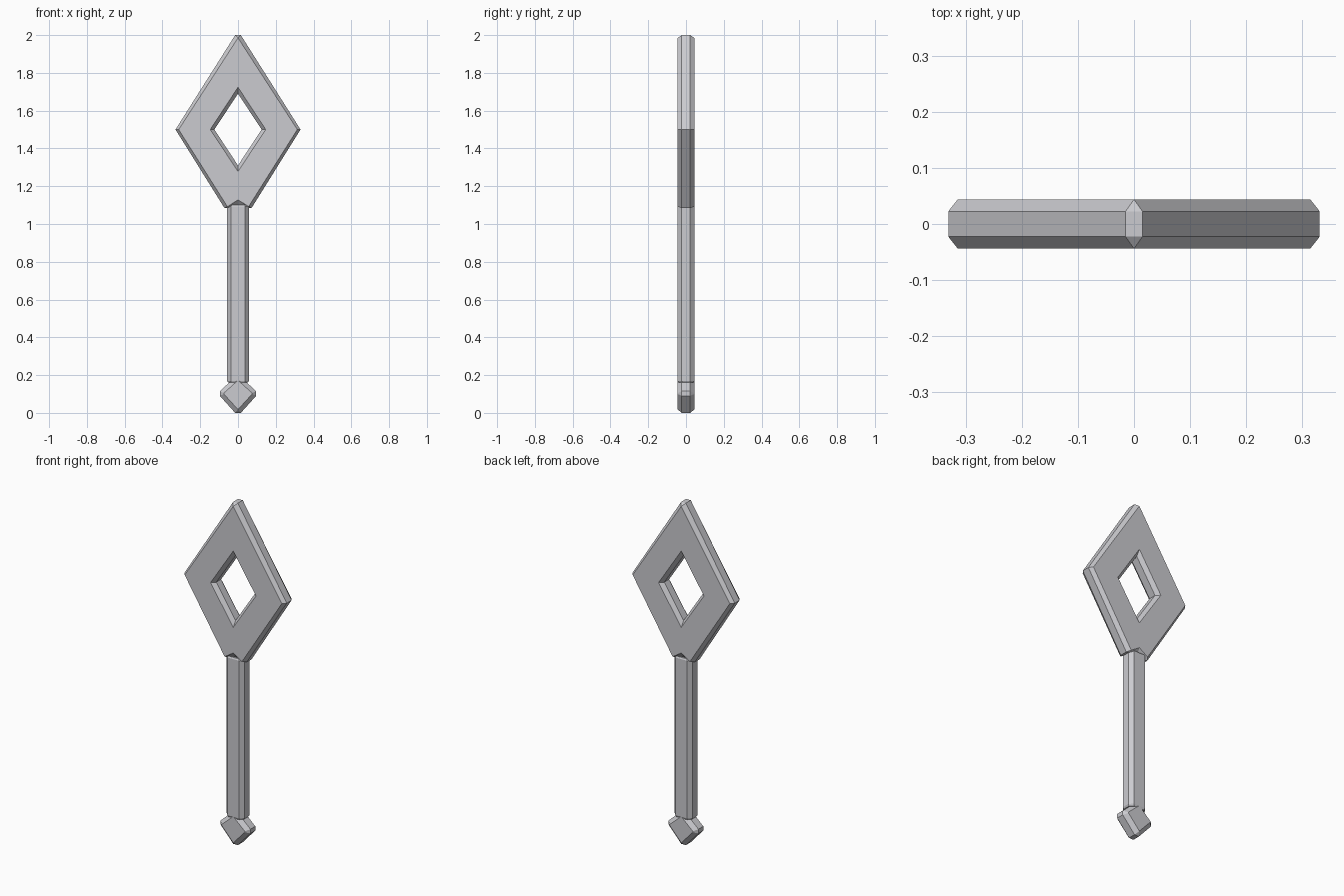
import bpy
import bmesh

cube = bpy.data.objects.get("Cube")
if cube:
    bpy.data.objects.remove(cube, do_unlink=True)

HALF = 0.044    # half depth of the flat faces
RIM = 0.0225    # half depth of the rim between the chamfers

metal = bpy.data.materials.new("pale steel")
metal.use_nodes = True
metal.diffuse_color = (0.6, 0.6, 0.63, 1)
metal.node_tree.nodes["Principled BSDF"].inputs["Base Color"].default_value = (0.6, 0.6, 0.63, 1)


def mirrored(half):
    """Close a right-hand (x, z) outline with its mirror image."""
    return half + [(-x, z) for x, z in reversed(half)]


def loft(bm, rings):
    """Join rings of points with quads and return the vertex rings."""
    loops = [[bm.verts.new(p) for p in ring] for ring in rings]
    for a, b in zip(loops, loops[1:]):
        for i in range(len(a)):
            j = (i + 1) % len(a)
            bm.faces.new((a[i], a[j], b[j], b[i]))
    return loops


def chamfered(bm, rim, face):
    """Loft an outline from back to front with chamfers on both sides."""
    layers = ((face, HALF), (rim, RIM), (rim, -RIM), (face, -HALF))
    return loft(bm, [[(x, y, z) for x, z in mirrored(pts)] for pts, y in layers])


def finish(bm, name):
    bmesh.ops.remove_doubles(bm, verts=bm.verts, dist=0.0005)
    bmesh.ops.recalc_face_normals(bm, faces=bm.faces)
    mesh = bpy.data.meshes.new(name)
    bm.to_mesh(mesh)
    bm.free()
    mesh.materials.append(metal)
    obj = bpy.data.objects.new(name, mesh)
    bpy.context.collection.objects.link(obj)
    return obj


# Diamond head with a chamfered diamond opening
bm = bmesh.new()
outer = chamfered(bm, [(0.015, 2.0), (0.331, 1.5), (0.072, 1.085), (0, 1.085)],
                  [(0, 1.985), (0.314, 1.5), (0.056, 1.092), (0, 1.128)])
inner = chamfered(bm, [(0, 1.69), (0.125, 1.5), (0, 1.31)],
                  [(0, 1.724), (0.147, 1.5), (0, 1.278)])
bmesh.ops.remove_doubles(bm, verts=bm.verts, dist=0.0005)
for side in (1, -1):
    border = [e for e in bm.edges
              if all(abs(v.co.y - side * HALF) < 0.001 for v in e.verts)]
    bmesh.ops.triangle_fill(bm, edges=border, use_beauty=True, normal=(0, side, 0))
bmesh.ops.dissolve_limit(bm, angle_limit=0.01, verts=bm.verts, edges=bm.edges)
finish(bm, "diamond_head")

# Eight-sided handle with slightly drawn-in ends
bm = bmesh.new()
quarter = [(0.038, HALF), (0.058, RIM), (0.058, -RIM), (0.038, -HALF)]
section = mirrored(quarter)
rings = loft(bm, [[(x * s, y * s, z) for x, y in section]
                  for z, s in ((0.16, 0.9), (0.17, 1), (1.092, 1), (1.1, 0.9))])
bm.faces.new(rings[0])
bm.faces.new(rings[-1])
finish(bm, "handle")

# Small chamfered diamond pommel
bm = bmesh.new()
rings = chamfered(bm, [(0.02, 0.185), (0.096, 0.115), (0.096, 0.09), (0.015, 0)],
                  [(0, 0.172), (0.075, 0.105), (0.075, 0.1), (0, 0.018)])
bm.faces.new(rings[0])
bm.faces.new(rings[-1])
finish(bm, "pommel")
